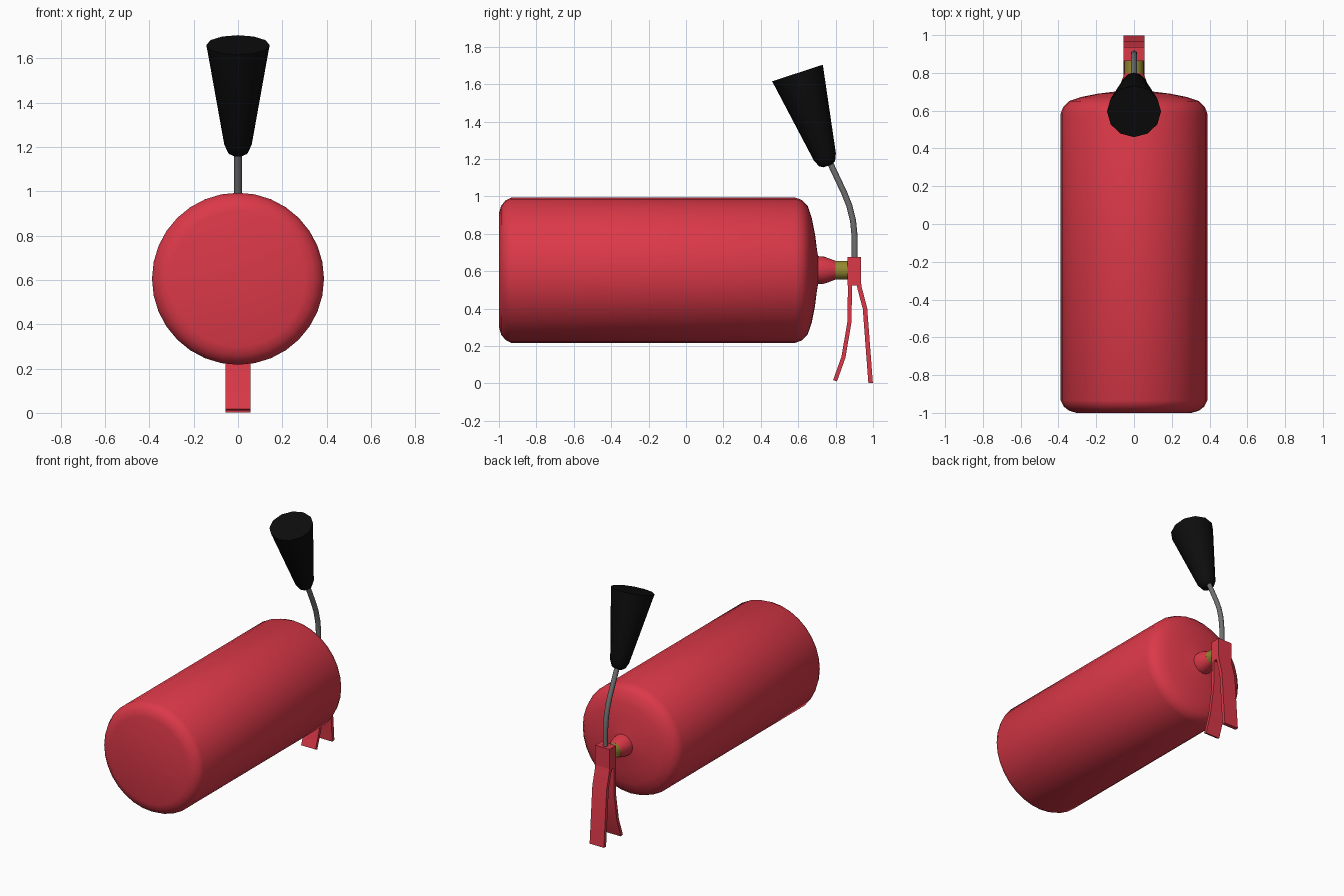
import bpy, bmesh, math
from mathutils import Vector

if "Cube" in bpy.data.objects:
    bpy.data.objects.remove(bpy.data.objects["Cube"])


def material(name, rgb):
    m = bpy.data.materials.new(name)
    m.diffuse_color = (*rgb, 1)
    m.use_nodes = True
    m.node_tree.nodes["Principled BSDF"].inputs["Base Color"].default_value = m.diffuse_color
    return m


RED = material("red_paint", (0.71, 0.04, 0.065))
BRASS = material("brass", (0.30, 0.25, 0.03))
BLACK = material("black_plastic", (0.004, 0.004, 0.004))
GREY = material("grey_hose", (0.16, 0.16, 0.16))
AXIS_Z = 0.605


def finish(name, bm, mat, angle=40):
    bmesh.ops.recalc_face_normals(bm, faces=bm.faces)
    me = bpy.data.meshes.new(name)
    bm.to_mesh(me)
    bm.free()
    me.materials.append(mat)
    ob = bpy.data.objects.new(name, me)
    bpy.context.collection.objects.link(ob)
    bpy.ops.object.select_all(action='DESELECT')
    ob.select_set(True)
    bpy.context.view_layer.objects.active = ob
    bpy.ops.object.shade_smooth_by_angle(angle=math.radians(angle))
    return ob


def loft(name, rings, sides, mat, angle=40):
    """Skin circles given as (centre, axis direction, radius), capped at both ends."""
    bm = bmesh.new()
    loops = []
    for c, d, r in rings:
        u = Vector((1, 0, 0))
        v = Vector(d).normalized().cross(u)
        loops.append([bm.verts.new(Vector(c) + r * (u * math.cos(a) + v * math.sin(a)))
                      for a in (2 * math.pi * i / sides for i in range(sides))])
    for a, b in zip(loops, loops[1:]):
        for i in range(sides):
            j = (i + 1) % sides
            bm.faces.new((a[i], a[j], b[j], b[i]))
    bm.faces.new(loops[0])
    bm.faces.new(loops[-1])
    return finish(name, bm, mat, angle)


def lathe(name, start, axis, profile, sides, mat, angle=40):
    s, d = Vector(start), Vector(axis).normalized()
    return loft(name, [(s + d * t, d, r) for t, r in profile], sides, mat, angle)


def strip(name, path, width, thick, mat):
    """Flat bent bar following a (y, z) path."""
    bm = bmesh.new()
    pts = [Vector((0, y, z)) for y, z in path]
    rows = []
    for i, p in enumerate(pts):
        t = (pts[min(i + 1, len(pts) - 1)] - pts[max(i - 1, 0)]).normalized()
        n = Vector((0, -t.z, t.y)) * thick / 2
        w = Vector((width / 2, 0, 0))
        rows.append([bm.verts.new(p + q) for q in (w + n, n - w, -w - n, w - n)])
    for a, b in zip(rows, rows[1:]):
        for i in range(4):
            j = (i + 1) % 4
            bm.faces.new((a[i], a[j], b[j], b[i]))
    bm.faces.new(rows[0])
    bm.faces.new(rows[-1])
    return finish(name, bm, mat, 30)


# Tank with rounded base, domed shoulder and neck
lathe("tank", (0, 0, AXIS_Z), (0, 1, 0),
      [(-1, 0.305), (-0.988, 0.345), (-0.965, 0.373), (-0.935, 0.388),
       (0.585, 0.388), (0.62, 0.375), (0.65, 0.345), (0.672, 0.28),
       (0.69, 0.19), (0.70, 0.11), (0.706, 0.075), (0.74, 0.072),
       (0.80, 0.05)], 32, RED, 50)

# Brass collar
lathe("collar", (0, 0, AXIS_Z), (0, 1, 0), [(0.79, 0.05), (0.875, 0.05)], 24, BRASS)

# Valve block
bm = bmesh.new()
bmesh.ops.create_cube(bm, size=1)
bmesh.ops.scale(bm, vec=(0.112, 0.072, 0.152), verts=bm.verts)
bmesh.ops.translate(bm, vec=(0, 0.9, 0.6), verts=bm.verts)
finish("valve_block", bm, RED)

# Carrying handle and squeeze lever
strip("carry_handle", [(0.877, 0.55), (0.874, 0.33), (0.842, 0.14), (0.797, 0.014)],
      0.112, 0.022, RED)
strip("squeeze_lever", [(0.922, 0.55), (0.928, 0.51), (0.957, 0.40), (0.987, 0.002)],
      0.112, 0.024, RED)

# Hose
path = [Vector((0, y, z)) for y, z in
        [(0.902, 0.66), (0.902, 0.78), (0.893, 0.87), (0.873, 0.95),
         (0.845, 1.02), (0.765, 1.19)]]
loft("hose", [(p, path[min(i + 1, 5)] - path[max(i - 1, 0)], 0.017)
              for i, p in enumerate(path)], 10, GREY, 60)

# Discharge horn
lathe("horn", (0, 0.758, 1.163), (0, -0.31, 0.95),
      [(0, 0.025), (0.012, 0.045), (0.05, 0.062), (0.49, 0.137), (0.522, 0.143)],
      12, BLACK, 45)
